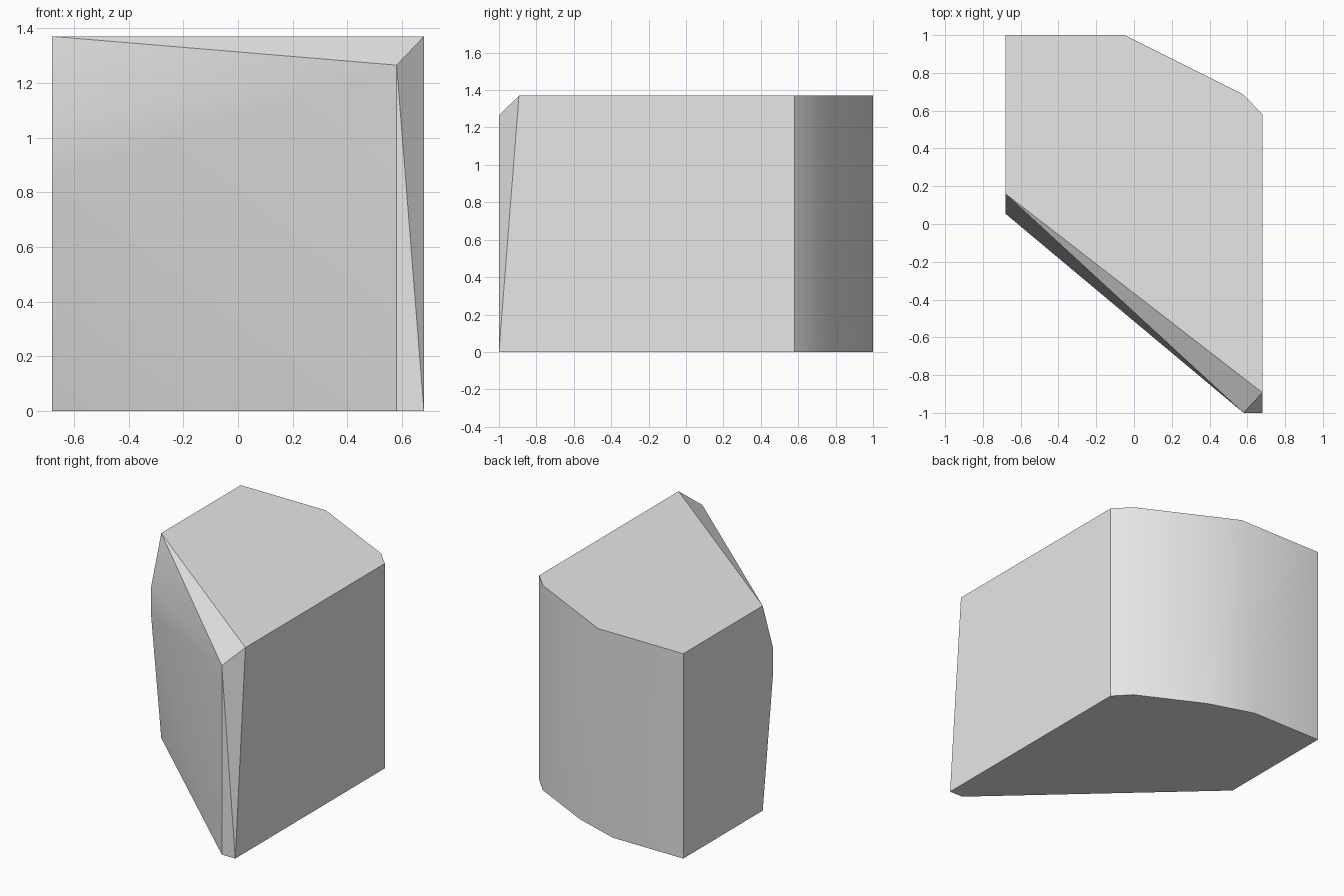
import bpy
import bmesh
import math

cube = bpy.data.objects.get("Cube")
if cube:
    bpy.data.objects.remove(cube, do_unlink=True)

H = 1.37   # block height
W = 0.68   # half width

# One plain stone colour
stone = bpy.data.materials.new("light_grey_stone")
stone.use_nodes = True
grey = (0.8, 0.8, 0.8, 1.0)
stone.diffuse_color = grey
stone.node_tree.nodes["Principled BSDF"].inputs["Base Color"].default_value = grey

bm = bmesh.new()


def points(coords):
    return [bm.verts.new(c) for c in coords]


# Worn left end of the slanted front: a bulging profile, bottom to top
left = points((-W, y, z) for y, z in [(0.16, 0), (0.054, 0.85), (0.054, 1.055), (0.16, H)])

# Chipped front corner
edge_low, edge_high = points([(0.58, -1, 0), (0.58, -1, 1.265)])
corner_low, corner_high = points([(W, -1, 0), (W, -0.893, H)])

# Rounded back outline, from right to left, at the bottom and the top
back_low = points((x, y, 0) for x, y in [(W, 0.58), (0.58, 0.685), (0.15, 0.9), (-0.16, 1), (-W, 1)])
back_high = points((x, y, H) for x, y in [(W, 0.58), (0.58, 0.685), (-0.05, 1), (-W, 1)])

faces = [
    # top, bottom and flat sides
    [left[3], corner_high] + back_high,
    [left[0], edge_low, corner_low] + back_low,
    [corner_low, back_low[0], back_high[0], corner_high],
    left + [back_high[3], back_low[4]],
    # slanted front
    [left[0], edge_low, left[1]],
    [left[1], edge_low, edge_high, left[2]],
    [left[2], edge_high, left[3]],
    # chipped edges
    [left[3], edge_high, corner_high],
    [edge_low, corner_low, edge_high],
    [corner_low, corner_high, edge_high],
    # rounded back
    [back_low[0], back_low[1], back_high[1], back_high[0]],
    [back_low[1], back_low[2], back_high[2], back_high[1]],
    [back_low[2], back_low[3], back_high[2]],
    [back_low[3], back_low[4], back_high[3], back_high[2]],
]
for face in faces:
    bm.faces.new(face)
bmesh.ops.recalc_face_normals(bm, faces=bm.faces[:])

mesh = bpy.data.meshes.new("stone_block")
bm.to_mesh(mesh)
bm.free()
mesh.materials.append(stone)
block = bpy.data.objects.new("stone_block", mesh)
bpy.context.collection.objects.link(block)

# Smooth the worn front and back, keep the chipped edges crisp
bpy.ops.object.select_all(action="DESELECT")
block.select_set(True)
bpy.context.view_layer.objects.active = block
bpy.ops.object.shade_smooth_by_angle(angle=math.radians(30))
